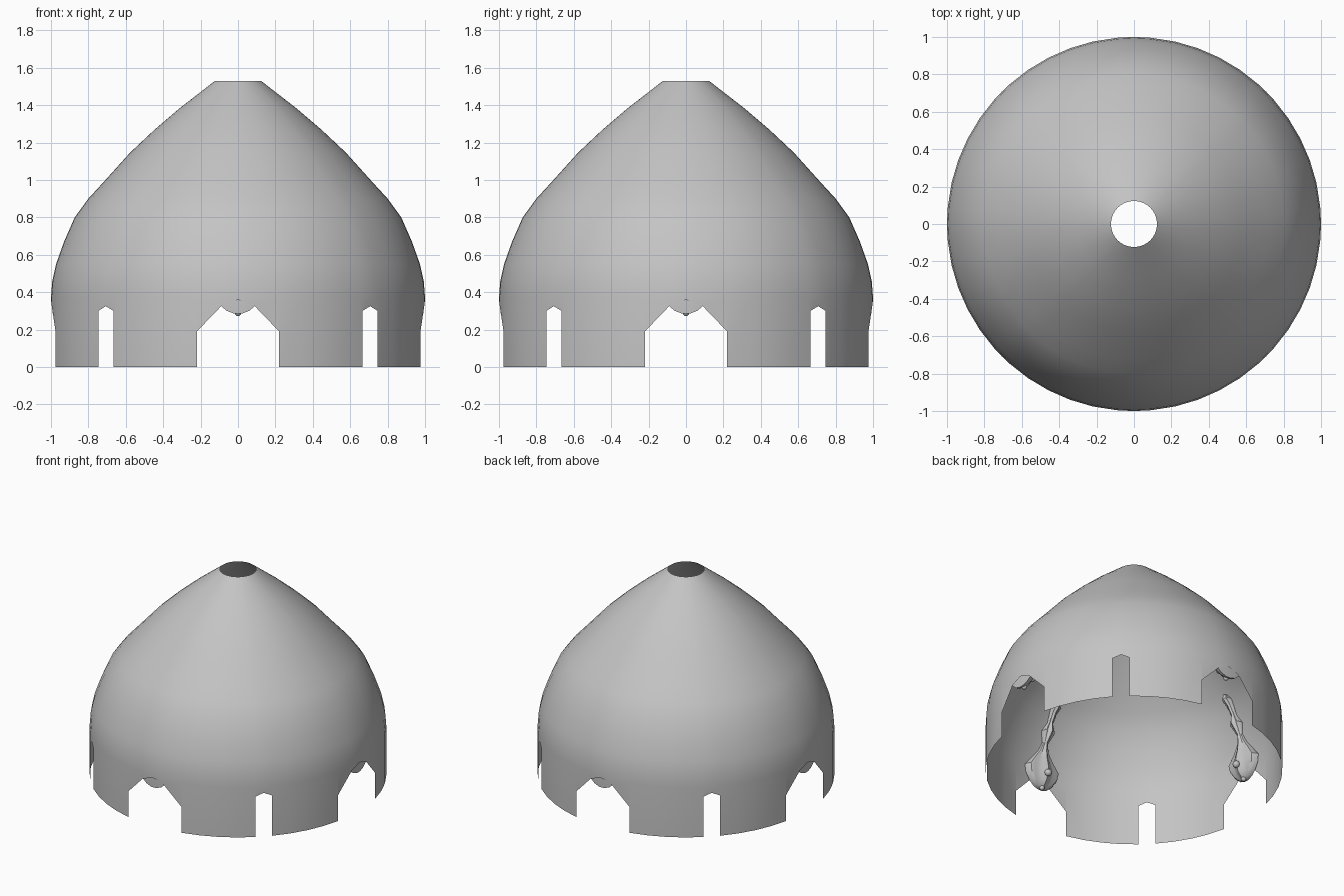
import bpy, bmesh
from math import asin, sin, cos, pi, radians

if "Cube" in bpy.data.objects:
    bpy.data.objects.remove(bpy.data.objects["Cube"])

grey = bpy.data.materials.new("plain grey")
grey.use_nodes = True
grey.diffuse_color = (0.55, 0.55, 0.55, 1)
grey.node_tree.nodes["Principled BSDF"].inputs["Base Color"].default_value = (0.55, 0.55, 0.55, 1)

# dome profile as (radius, height)
DOME = [(1, 0.37), (0.993, 0.46), (0.973, 0.55), (0.93, 0.67), (0.873, 0.8),
        (0.8, 0.9), (0.722, 0.985), (0.578, 1.145), (0.445, 1.27), (0.31, 1.385),
        (0.123, 1.53)]
# openings as (half width, height of the edge)
DOOR = [(0, 0.36), (0.085, 0.33), (0.22, 0.19)]
SLOT = [(0, 0.325), (0.057, 0.3)]


def finish(name, bm):
    mesh = bpy.data.meshes.new(name)
    bm.to_mesh(mesh)
    bm.free()
    mesh.materials.append(grey)
    ob = bpy.data.objects.new(name, mesh)
    bpy.context.collection.objects.link(ob)
    bpy.ops.object.select_all(action="DESELECT")
    ob.select_set(True)
    bpy.context.view_layer.objects.active = ob
    bpy.ops.object.shade_smooth_by_angle(angle=radians(35))
    return ob


def shell_radius(z):
    if z <= DOME[0][1]:
        return 1
    for (r0, z0), (r1, z1) in zip(DOME, DOME[1:]):
        if z <= z1:
            return r0 + (r1 - r0) * (z - z0) / (z1 - z0)


# panels of one eighth: (start angle, end angle, start bottom, end bottom)
def eighth():
    door = [(asin(t), z) for t, z in DOOR]
    slot = [(pi / 4 - asin(t), z) for t, z in reversed(SLOT)]
    a, b = door[-1][0], slot[0][0]
    wall = [(a + (b - a) * i / 4, 0) for i in range(5)]
    return [(p[0], q[0], p[1], q[1]) for run in (door, wall, slot)
            for p, q in zip(run, run[1:])]


# thin shell with four doors and four slots
bm = bmesh.new()


def point(r, a, z):
    return bm.verts.new((r * cos(a), r * sin(a), z))


for quarter in range(4):
    base = quarter * pi / 2
    for a, b, za, zb in eighth():
        for p, q, zp, zq in ((a, b, za, zb), (-b, -a, zb, za)):
            p, q = p + base, q + base
            r, z = DOME[0]
            bm.faces.new((point(1, p, zp), point(1, q, zq), point(r, q, z), point(r, p, z)))
            for (r0, z0), (r1, z1) in zip(DOME, DOME[1:]):
                bm.faces.new((point(r0, p, z0), point(r0, q, z0),
                              point(r1, q, z1), point(r1, p, z1)))
bmesh.ops.remove_doubles(bm, verts=bm.verts, dist=0.0005)
finish("dome_shell", bm)

# hanging ornament rings: (height, half width, depth into the room)
RINGS = [(0.285, 0.02, 0.025), (0.3, 0.06, 0.05), (0.33, 0.095, 0.075), (0.38, 0.13, 0.09),
         (0.43, 0.14, 0.09), (0.5, 0.085, 0.065), (0.56, 0.04, 0.045), (0.62, 0.02, 0.03),
         (0.69, 0.05, 0.06), (0.75, 0.02, 0.03), (0.81, 0.025, 0.035), (0.85, 0.035, 0.05),
         (0.88, 0.015, 0.02)]
STEPS = 24


def ornament(name, angle):
    bm = bmesh.new()
    loops = []
    for z, width, depth in RINGS:
        loop = []
        for i in range(STEPS):
            phi = 2 * pi * i / STEPS
            # raised ribs on the face, flat back against the shell
            rib = 0.85 + 0.15 * cos(6 * (phi - pi / 2))
            r = shell_radius(z) - 0.008 - depth * rib * max(sin(phi), 0)
            a = angle + width * cos(phi) / r
            loop.append(bm.verts.new((r * cos(a), r * sin(a), z)))
        loops.append(loop)
    for low, high in zip(loops, loops[1:]):
        for i in range(STEPS):
            j = (i + 1) % STEPS
            bm.faces.new((low[i], low[j], high[j], high[i]))
    bm.faces.new(loops[0])
    bm.faces.new(loops[-1])
    bmesh.ops.recalc_face_normals(bm, faces=bm.faces)
    # small drops at the foot and on the face of the bulb
    for r, z, size in ((0.965, 0.29, 0.018), (0.9, 0.38, 0.025)):
        made = bmesh.ops.create_uvsphere(bm, u_segments=12, v_segments=8, radius=size)["verts"]
        bmesh.ops.translate(bm, verts=made, vec=(r * cos(angle), r * sin(angle), z))
    finish(name, bm)


for side, turn in (("left", 0), ("back", 1), ("right", 2), ("front", 3)):
    ornament(side + "_ornament", turn * pi / 2)
